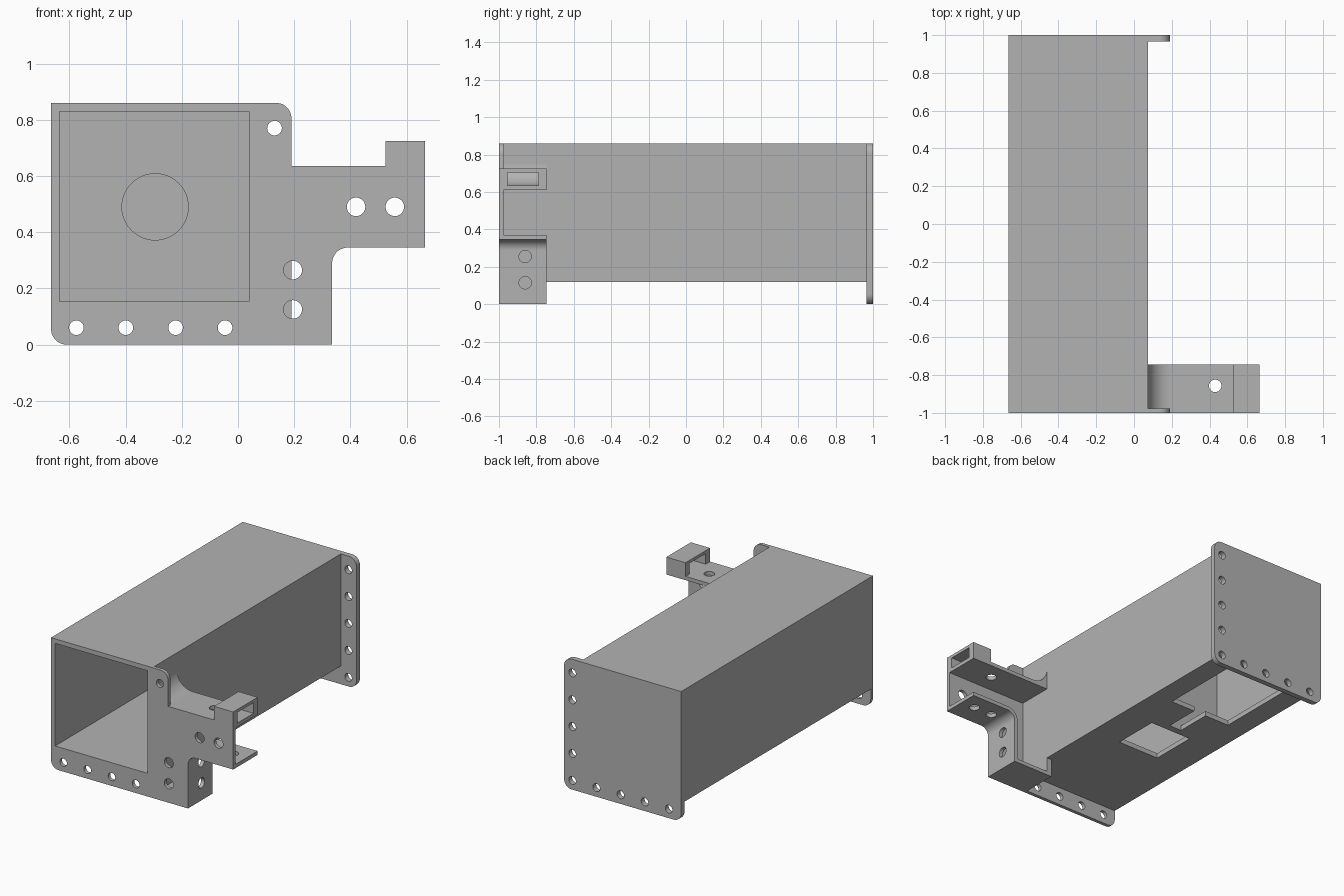
import bpy, bmesh, math
from mathutils import Vector

if "Cube" in bpy.data.objects:
    bpy.data.objects.remove(bpy.data.objects["Cube"])

grey = bpy.data.materials.new("light grey")
grey.diffuse_color = (0.45, 0.45, 0.45, 1)
grey.use_nodes = True
grey.node_tree.nodes["Principled BSDF"].inputs["Base Color"].default_value = grey.diffuse_color


def circle(u, v, r, n=32):
    return [(u + r * math.cos(2 * math.pi * i / n), v + r * math.sin(2 * math.pi * i / n)) for i in range(n)]


def rect(u0, u1, v0, v1):
    return [(u0, v0), (u1, v0), (u1, v1), (u0, v1)]


def rounded(points):
    """Outline from (u, v) or (u, v, radius) right-angled corners."""
    out = []
    for i, pt in enumerate(points):
        p = Vector(pt[:2])
        if len(pt) == 2:
            out.append(tuple(p))
            continue
        a = (Vector(points[i - 1][:2]) - p).normalized()
        b = (Vector(points[(i + 1) % len(points)][:2]) - p).normalized()
        c = p + pt[2] * (a + b)
        for k in range(13):
            t = k * math.pi / 24
            out.append(tuple(c - pt[2] * (b * math.cos(t) + a * math.sin(t))))
    return out


def arc(u, v, r, a0, a1, n=12):
    return [(u + r * math.cos(math.radians(a0 + (a1 - a0) * i / n)),
             v + r * math.sin(math.radians(a0 + (a1 - a0) * i / n))) for i in range(n + 1)]


def plate(name, axis, w0, w1, outline, holes=()):
    """Extrude an outline with holes along an axis from w0 to w1."""
    cu = bpy.data.curves.new(name + "_profile", 'CURVE')
    cu.dimensions, cu.fill_mode, cu.extrude = '2D', 'BOTH', (w1 - w0) / 2
    for loop in [outline, *holes]:
        s = cu.splines.new('POLY')
        s.points.add(len(loop) - 1)
        for q, (u, v) in zip(s.points, loop):
            q.co = (u, v, 0, 1)
        s.use_cyclic_u = True
    tmp = bpy.data.objects.new(name + "_profile", cu)
    bpy.context.collection.objects.link(tmp)
    dg = bpy.context.evaluated_depsgraph_get()
    me = bpy.data.meshes.new_from_object(tmp.evaluated_get(dg))
    bpy.data.objects.remove(tmp)
    mid = (w0 + w1) / 2
    bm = bmesh.new()
    bm.from_mesh(me)
    for vert in bm.verts:
        u, v, w = vert.co
        w += mid
        vert.co = {'X': (w, u, v), 'Y': (u, w, v), 'Z': (u, v, w)}[axis]
    bmesh.ops.remove_doubles(bm, verts=bm.verts, dist=1e-5)
    bmesh.ops.recalc_face_normals(bm, faces=bm.faces)
    bm.to_mesh(me)
    bm.free()
    me.name = name
    me.materials.clear()
    me.materials.append(grey)
    ob = bpy.data.objects.new(name, me)
    bpy.context.collection.objects.link(ob)
    return ob


L, R, B, T = -0.665, 0.075, 0.12, 0.86       # duct outer faces
IL, IR, IB, IT = -0.635, 0.04, 0.153, 0.83   # duct inner faces
F, K, D = -0.977, 0.965, -0.745              # front plate back, back plate front, bracket depth
CX = -0.295
row = [circle(x, 0.06, 0.026) for x in (-0.575, -0.399, -0.222, -0.046)]

# front plate with the bracket silhouette
plate("front_plate", 'Y', -1, F, rounded([
    (L, 0, 0.055), (0.335, 0), (0.335, 0.345, 0.055), (0.665, 0.345), (0.665, 0.725), (0.525, 0.725),
    (0.525, 0.635), (0.19, 0.635), (0.19, T, 0.055), (L, T)]),
    [rect(IL, IR, IB, IT), circle(0.13, 0.77, 0.026)] + row +
    [circle(x, z, 0.033) for x, z in ((0.42, 0.49), (0.558, 0.49), (0.195, 0.265), (0.195, 0.125))])

# closed back plate with flange holes
plate("back_plate", 'Y', K, 1, rounded([(L, 0, 0.055), (0.19, 0, 0.055), (0.19, T, 0.055), (L, T)]),
      row + [circle(0.13, 0.06 + 0.1775 * i, 0.026) for i in range(5)])

# duct walls
plate("duct_top", 'Z', IT, T, rect(L, R, F, K))
plate("duct_left_wall", 'X', L, IL, rect(F, K, B, IT))
plate("duct_right_wall", 'X', IR, R, rect(F, K, B, IT))
slot = [(CX - 0.225, 0.28), (CX - 0.045, 0.28), (CX - 0.045, 0.045), (CX + 0.045, 0.045),
        (CX + 0.045, 0.28), (CX + 0.225, 0.28), (CX + 0.225, 0.82), (CX - 0.225, 0.82)]
plate("duct_floor", 'Z', B, IB, rect(IL, IR, F, K), [rect(CX - 0.152, CX + 0.152, -0.31, 0.0), slot])

# inner partition with round opening
plate("partition", 'Y', 0.005, 0.04, rect(IL, IR, IB, IT), [circle(CX, 0.49, 0.118, 48)])

# side bracket: wall, elbow, shelves, floor
plate("bracket_wall", 'X', 0.31, 0.335, rect(F, D, 0, 0.29),
      [circle(-0.86, z, 0.033) for z in (0.115, 0.255)])
plate("bracket_elbow", 'Y', F, D, arc(0.39, 0.29, 0.055, 180, 90) + arc(0.39, 0.29, 0.08, 90, 180))
plate("bracket_lower_shelf", 'Z', 0.345, 0.37, rect(0.39, 0.665, F, D),
      [circle(x, -0.857, 0.033) for x in (0.43, 0.565)])
plate("bracket_upper_shelf", 'Z', 0.61, 0.635, rect(R, 0.525, F, D), [circle(0.43, -0.857, 0.033)])
plate("bracket_floor", 'Z', 0, 0.025, rect(IR, 0.31, F, D))
plate("bracket_inner_wall", 'X', IR, R, rect(F, D, 0.025, B))

# concave fillet between duct and upper shelf
plate("bracket_fillet", 'Y', F, D, [(R, 0.635)] + arc(0.19, 0.75, 0.115, 270, 180))

# square loop at the end of the upper shelf
plate("strap_loop", 'X', 0.525, 0.665, rect(F, D, 0.61, 0.725), [rect(-0.955, -0.788, 0.635, 0.705)])

bpy.ops.object.select_all(action='SELECT')
bpy.context.view_layer.objects.active = bpy.data.objects["front_plate"]
bpy.ops.object.shade_smooth_by_angle(angle=math.radians(30))
